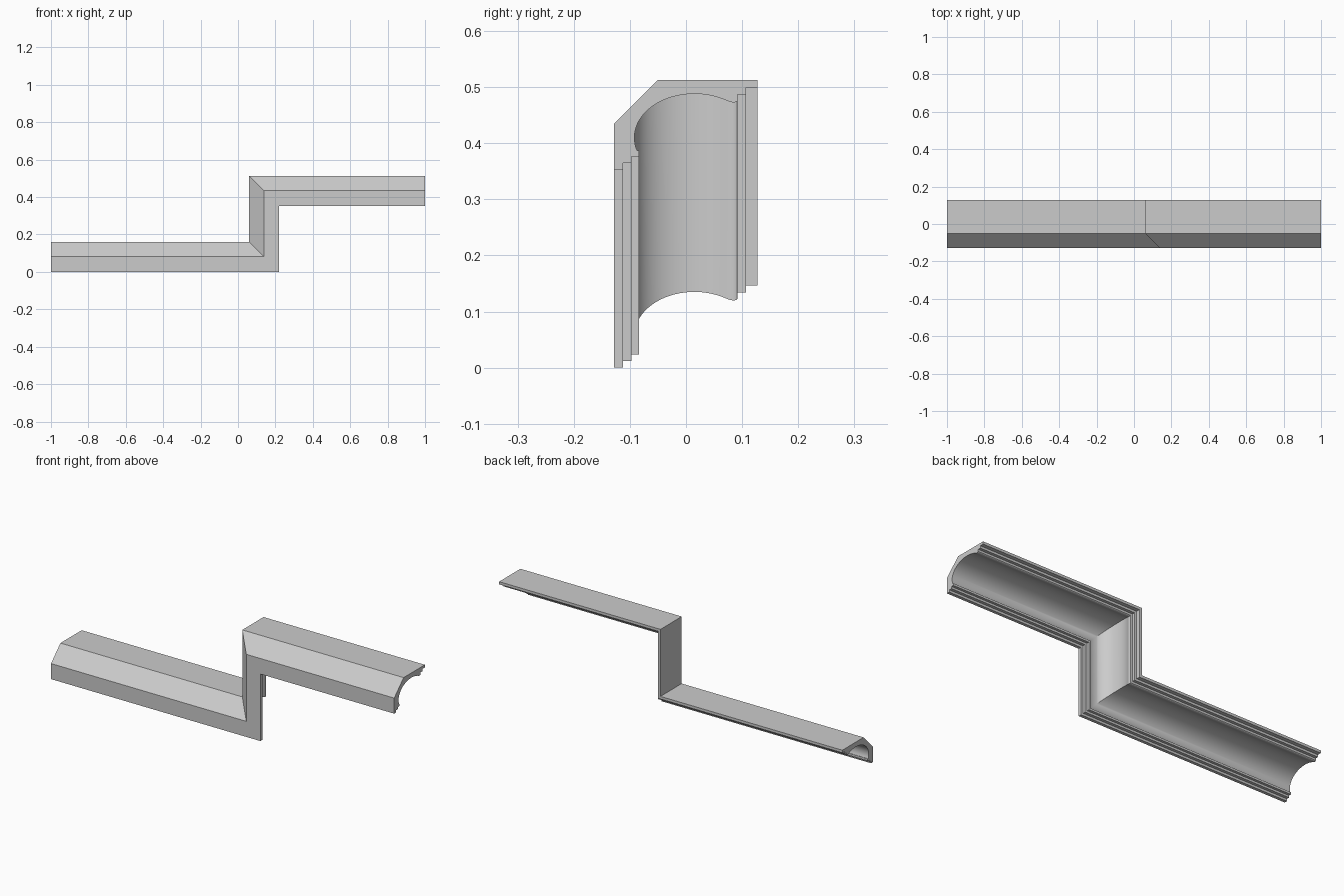
import bpy, bmesh
from math import cos, sin, radians

if "Cube" in bpy.data.objects:
    bpy.data.objects.remove(bpy.data.objects["Cube"])

TOP, DROP, CORNER_X = 0.513, 0.353, 0.06   # upper level, step height, outer corner

# Cross-section (y, depth below the top face): chamfered outside
profile = [(0.127, 0.0), (-0.05, 0.0), (-0.128, 0.078), (-0.128, 0.16)]
# Front stepped lip
profile += [(-0.112, 0.16), (-0.112, 0.148), (-0.097, 0.148),
            (-0.097, 0.137), (-0.084, 0.137), (-0.084, 0.126)]
# Elliptical cove
N = 28
for i in range(N + 1):
    a = radians(197.5 + (59 - 197.5) * i / N)
    profile.append((0.015 + 0.107 * cos(a), 0.103 - 0.078 * sin(a)))
# Small reverse curve and rear stepped lip
profile += [(0.078, 0.0392), (0.085, 0.0405), (0.089, 0.0395), (0.092, 0.037),
            (0.092, 0.026), (0.107, 0.026), (0.107, 0.014), (0.127, 0.014)]


def stations(d):
    """Left end, two mitred corners, right end for a given profile depth."""
    low, high = TOP - DROP - d, TOP - d
    return [(-1, low), (CORNER_X + d, low), (CORNER_X + d, high), (1, high)]


# Sweep the profile along the stepped path with mitred corners
bm = bmesh.new()
lines = [[bm.verts.new((x, y, z)) for x, z in stations(d)] for y, d in profile]
n = len(lines)
for i in range(n):
    p, q = lines[i], lines[(i + 1) % n]
    for k in range(3):
        bm.faces.new((p[k], p[k + 1], q[k + 1], q[k]))
# End caps
bm.faces.new([l[0] for l in lines])
bm.faces.new([l[3] for l in reversed(lines)])
bmesh.ops.recalc_face_normals(bm, faces=bm.faces)

mesh = bpy.data.meshes.new("stepped_cornice_moulding")
bm.to_mesh(mesh)
bm.free()
obj = bpy.data.objects.new("stepped_cornice_moulding", mesh)
bpy.context.collection.objects.link(obj)

# Smooth cove, crisp steps and mitres
bpy.context.view_layer.objects.active = obj
obj.select_set(True)
bpy.ops.object.shade_smooth_by_angle(angle=radians(25))
